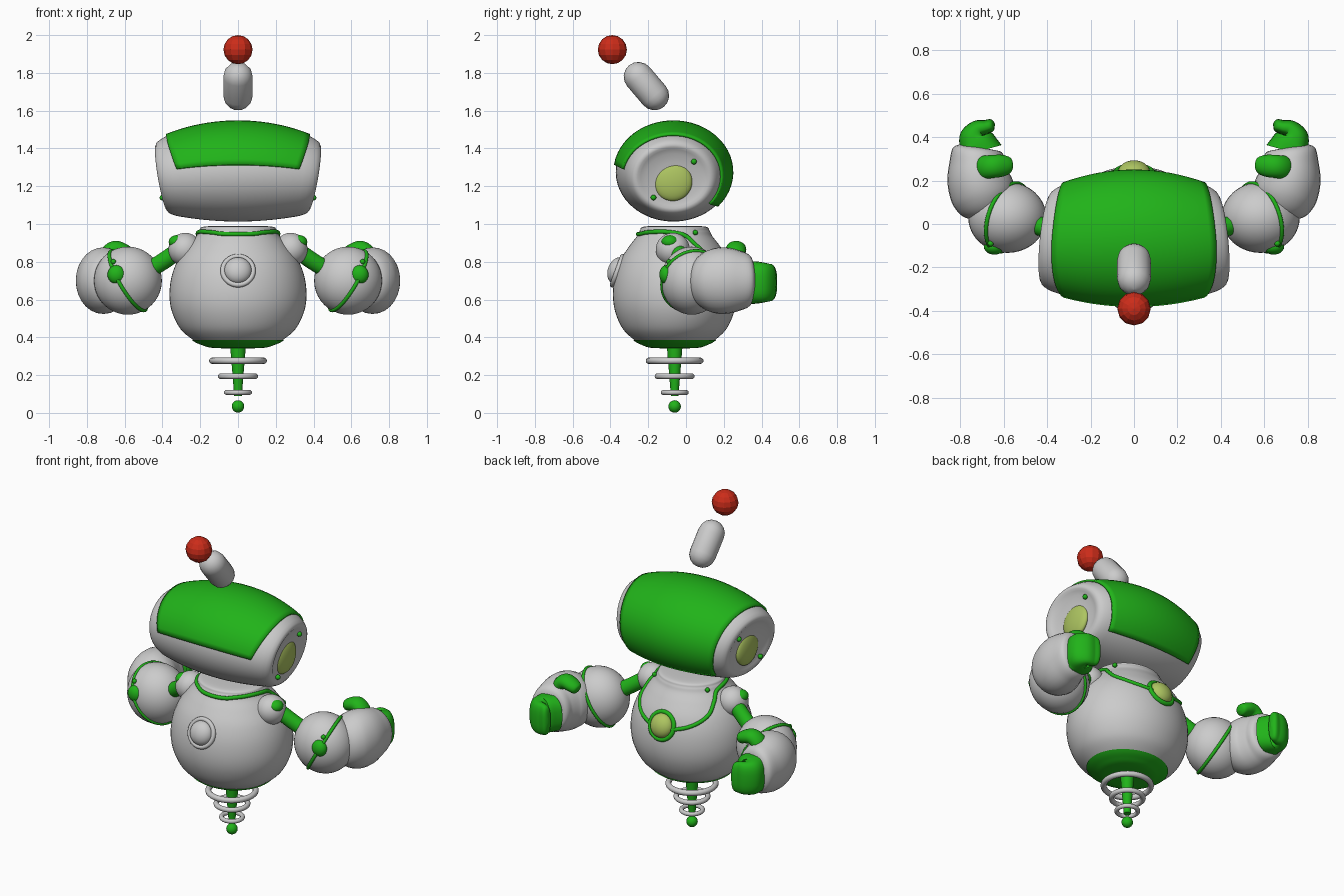
import bpy, bmesh, math
from math import sin, cos, pi, radians
from mathutils import Vector, Matrix

if "Cube" in bpy.data.objects:
    bpy.data.objects.remove(bpy.data.objects["Cube"])


def material(name, color):
    m = bpy.data.materials.new(name)
    m.diffuse_color = (*color, 1)
    m.use_nodes = True
    m.node_tree.nodes["Principled BSDF"].inputs["Base Color"].default_value = m.diffuse_color
    return m


GREEN = material("green", (0.015, 0.45, 0.01))
RED = material("red", (0.6, 0.025, 0.01))
LIME = material("lime", (0.42, 0.56, 0.12))


def finish(name, me, mat=None, mirror=False, angle=40):
    if angle:
        me.shade_smooth()
        me.set_sharp_from_angle(angle=radians(angle))
    ob = bpy.data.objects.new(name, me)
    bpy.context.collection.objects.link(ob)
    if mat:
        me.materials.append(mat)
    if mirror:
        ob.modifiers.new("mirror", 'MIRROR')
    return ob


def loft(name, rings, mat=None, mirror=False, around=True, loop=False, caps=True, angle=40):
    n, k = len(rings[0]), len(rings)
    faces = [(i * n + j, i * n + (j + 1) % n, (i + 1) % k * n + (j + 1) % n, (i + 1) % k * n + j)
             for i in range(k if loop else k - 1) for j in range(n if around else n - 1)]
    if caps and not loop:
        faces += [tuple(range(n))[::-1], tuple(range((k - 1) * n, k * n))]
    me = bpy.data.meshes.new(name)
    me.from_pydata([tuple(v) for r in rings for v in r], [], faces)
    bm = bmesh.new()
    bm.from_mesh(me)
    bmesh.ops.recalc_face_normals(bm, faces=bm.faces)
    bm.to_mesh(me)
    bm.free()
    return finish(name, me, mat, mirror, angle)


def ball(name, loc, size, mat=None, mirror=False, rot=(0, 0, 0), seg=40, angle=40):
    bm = bmesh.new()
    m = Matrix.LocRotScale(Vector(loc), Matrix.Rotation(rot[0], 3, 'X').to_quaternion(), Vector(size))
    bmesh.ops.create_uvsphere(bm, u_segments=seg, v_segments=max(8, seg // 2), radius=1, matrix=m)
    me = bpy.data.meshes.new(name)
    bm.to_mesh(me)
    bm.free()
    return finish(name, me, mat, mirror, angle)


def torus(name, matrix, R, r, mat=None, mirror=False):
    rings = [[matrix @ Vector(((R + r * cos(b)) * cos(a), (R + r * cos(b)) * sin(a), r * sin(b)))
              for b in (2 * pi * j / 12 for j in range(12))]
             for a in (2 * pi * i / 48 for i in range(48))]
    return loft(name, rings, mat, mirror, loop=True)


def smooth_path(pts, steps=6):
    p = [Vector(q) for q in pts]
    out = []
    for i in range(len(p) - 1):
        a, b, c, d = p[max(i - 1, 0)], p[i], p[i + 1], p[min(i + 2, len(p) - 1)]
        for s in range(steps):
            t = s / steps
            out.append(0.5 * (2 * b + (c - a) * t + (2 * a - 5 * b + 4 * c - d) * t * t
                              + (3 * b - a - 3 * c + d) * t ** 3))
    return out + [p[-1]]


def limb(name, pts, ref, mat=None, power=1.0):
    """Tube through (x, y, z, width, depth) stations; depth runs along ref."""
    st = smooth_path(pts)
    rings, ref = [], Vector(ref)
    for i, s in enumerate(st):
        tan = Vector(st[min(i + 1, len(st) - 1)][:3]) - Vector(st[max(i - 1, 0)][:3])
        side = tan.cross(ref).normalized()
        ring = []
        for j in range(28):
            c, d = cos(2 * pi * j / 28), sin(2 * pi * j / 28)
            c, d = math.copysign(abs(c) ** power, c), math.copysign(abs(d) ** power, d)
            ring.append(Vector(s[:3]) + side * c * max(s[3], .002) + ref * d * max(s[4], .002))
        rings.append(ring)
    return loft(name, rings, mat, mirror=True, angle=50)


def lathe(name, prof, cy=-.06, sy=1.0, mat=None, seg=56):
    return loft(name, [[(r * cos(a), cy + sy * r * sin(a), z)
                        for a in (2 * pi * j / seg for j in range(seg))] for r, z in prof], mat)


# Spring tail: tip, rod and three rings
ball("tail_tip", (0, -.06, .034), (.033,) * 3, GREEN, seg=20)
lathe("tail_rod", [(.02, .09), (.042, .36)], mat=GREEN, seg=24)
for i, (z, outer, r) in enumerate([(.276, .153, .017), (.194, .106, .015), (.108, .074, .013)]):
    torus(f"tail_ring_{i + 1}", Matrix.Translation((0, -.06, z)), outer - r, r)

# Round body with flat neck and green base
BODY = [(.002, .345), (.13, .347), (.19, .363), (.24, .388), (.305, .445), (.348, .53), (.363, .62),
        (.352, .72), (.318, .81), (.265, .885), (.222, .935), (.205, .965), (.175, .987), (.002, .99)]
prof = smooth_path([(r, z, 0) for r, z in BODY])
lathe("body", [(p[0], p[1]) for p in prof], sy=.9)
lathe("body_base", [(p[0] + .004, p[1] - .003) for p in prof if p[1] < .392], sy=.9, mat=GREEN)


def on_body(phi, z):
    """Point on the body; phi is measured from the back."""
    r = min((p for p in prof if p[0] > .1), key=lambda p: abs(p[1] - z))[0]
    for a, b in zip(prof, prof[1:]):
        if a[1] <= z <= b[1] and b[1] > a[1]:
            r = a[0] + (b[0] - a[0]) * (z - a[1]) / (b[1] - a[1])
    return (r * sin(radians(phi)), -.06 + .9 * r * cos(radians(phi)), z)


# Green collar seam running from the back badge round the neck
half = [(10, .745), (30, .775), (50, .83), (62, .89), (75, .94), (105, .958), (140, .955), (160, .947)]
seam = smooth_path([(a, z, 0) for a, z in half + [(360 - a, z) for a, z in half[::-1]]], 8)
cu = bpy.data.curves.new("collar_seam", 'CURVE')
cu.dimensions, cu.bevel_depth, cu.bevel_resolution = '3D', .012, 2
sp = cu.splines.new('POLY')
sp.points.add(len(seam) - 1)
for pt, s in zip(sp.points, seam):
    pt.co = (*on_body(s[0], s[1]), 1)
cu.materials.append(GREEN)
bpy.context.collection.objects.link(bpy.data.objects.new("collar_seam", cu))
ball("neck_stud", (.185, .05, .955), (.014,) * 3, GREEN, True, seg=12)

# Front button and back badge, tilted to follow the body
for name, y, tilt, dome, rim in [("front_button", -.362, 70, None, None), ("back_badge", .238, -70, LIME, GREEN)]:
    rot = Matrix.Rotation(radians(tilt), 4, 'X')
    torus(name + "_rim", Matrix.Translation((0, y, .753)) @ rot, .08, .014, rim)
    ball(name, (0, y, .753), (.073, .073, .052), dome, rot=(radians(tilt),))

# Arms: shoulder, rod, elbow ball with seam, mitten, finger and thumb
ball("shoulder", (.28, -.07, .865), (.088, .09, .088), None, True)
ball("shoulder_patch", (.325, -.085, .905), (.042, .045, .036), GREEN, True, seg=24)
limb("arm_rod", [(.30, -.05, .87, .045, .045), (.40, -.02, .80, .045, .045), (.50, .01, .74, .045, .045)],
     (0, 1, 0), GREEN)
C, S = (.583, .03, .70), (.18, .163, .18)
ball("elbow_ball", C, S, None, True)
ellipsoid = Matrix.Translation(C) @ Matrix.Diagonal((*S, 1))
tilt = Vector((-.84, -.25, .485)).to_track_quat('Z', 'Y').to_matrix().to_4x4()
torus("elbow_seam", ellipsoid @ tilt, 1.0, .055, GREEN, True)
ball("elbow_disc", (.643, -.105, .732), (.048, .036, .05), GREEN, True, seg=24)
ball("elbow_stud", (.66, -.09, .80), (.014,) * 3, GREEN, True, seg=12)
limb("mitten", [(.65, .03, .70, .05, .06), (.665, .07, .70, .115, .125), (.69, .13, .70, .147, .165),
                (.715, .20, .70, .145, .176), (.722, .28, .70, .128, .16), (.715, .345, .70, .108, .123),
                (.712, .36, .70, .01, .01)], (0, 0, 1))
limb("finger", [(.712, .335, .69, .107, .112), (.722, .37, .69, .09, .112), (.735, .405, .69, .068, .107),
                (.72, .437, .69, .042, .10), (.685, .446, .69, .033, .097), (.652, .456, .69, .027, .08),
                (.64, .458, .69, .002, .01)], (0, 0, 1), GREEN, .75)
limb("thumb", [(.70, .26, .80, .045, .055), (.685, .26, .845, .043, .055), (.65, .265, .868, .043, .053),
               (.605, .268, .858, .038, .05), (.572, .27, .84, .03, .035), (.562, .27, .835, .002, .004)],
     (0, 1, 0), GREEN)


# Head: barrel lofted along x with slanted, dished ends
def head_point(u, t, s):
    y, z = -.067 + s * .305 * cos(t), 1.275 - .03 * u * u + s * .262 * sin(t)
    return (u * (.405 + .17 * (z - 1.25) - .10 * (y + .07)), y, z)


def swell(u):
    return 1 - .26 * u * u


half = [(u, swell(u)) for u in (.1, .2, .3, .4, .5, .6, .7, .8, .88)]
half += [(.94, .755), (.98, .715), (1, .665), (1, .62), (.985, .57), (.965, .48), (.955, .30), (.95, .01)]
stations = [(-u, s) for u, s in half[::-1]] + [(0, 1)] + half
loft("head", [[head_point(u, 2 * pi * j / 64, s) for j in range(64)] for u, s in stations])

# Green shell over the front, top and back of the head
rings = []
for i in range(33):
    f = i / 32
    t = radians(-42 + 214 * f)
    w = .85 - .11 * max(0, (f - .6) / .4) ** 2 - .03 * max(0, (.15 - f) / .15)
    rings.append([head_point(u, t, swell(u) + .022) for u in (w * (k / 12 - 1) for k in range(25))])
shell = loft("head_shell", rings, GREEN, around=False, caps=False)
sol = shell.modifiers.new("thickness", 'SOLIDIFY')
sol.thickness, sol.offset = .035, 0
sol.thickness = .012

# Ear lenses and studs
ball("ear_lens", (.375, -.07, 1.225), (.035, .103, .103), LIME, True)
for name, y, z in [("ear_stud_upper", .042, 1.33), ("ear_stud_lower", -.172, 1.14)]:
    ball(name, (.40, y, z), (.015,) * 3, GREEN, True, seg=12)

# Floating antenna capsule and red bulb
axis = Vector((0, -.085, .10))
rot = axis.to_track_quat('Z', 'Y').to_matrix()
L, R = axis.length, .078
cap = [(R * cos(a), R * sin(a)) for a in (radians(d) for d in (89, 67, 45, 22, 0))]
pro = [(r, -h) for r, h in cap] + [(r, L + h) for r, h in cap[::-1]]
loft("antenna", [[Vector((0, -.167, 1.68)) + rot @ Vector((r * cos(a), r * sin(a), h))
                  for a in (2 * pi * j / 16 for j in range(16))] for r, h in pro])
ball("antenna_bulb", (0, -.39, 1.923), (.077,) * 3, RED, seg=12, angle=0)
